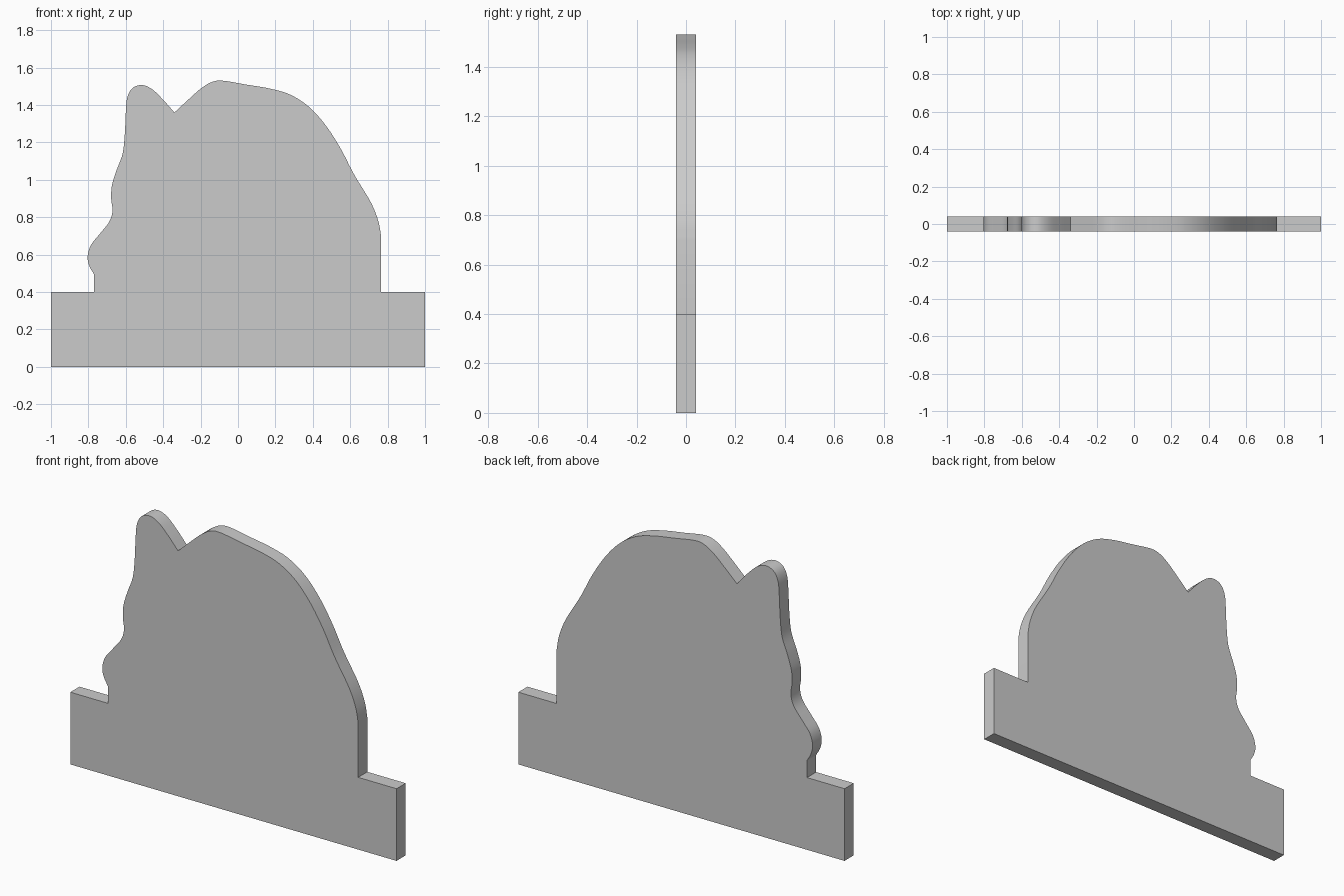
import bpy, bmesh, math
from mathutils import Vector

if "Cube" in bpy.data.objects:
    bpy.data.objects.remove(bpy.data.objects["Cube"])

HALF_T = 0.04   # half the plate thickness
STEPS = 6       # samples per spline span


def spline(pts):
    """Centripetal-like smooth run through the points, ends included."""
    p = [Vector(q) for q in pts]
    p = [2 * p[0] - p[1]] + p + [2 * p[-1] - p[-2]]
    out = []
    for a, b, c, d in zip(p, p[1:], p[2:], p[3:]):
        for i in range(STEPS):
            t = i / STEPS
            out.append(0.5 * (2 * b + (c - a) * t + (2 * a - 5 * b + 4 * c - d) * t * t
                              + (3 * b - a - 3 * c + d) * t ** 3))
    return out + [p[-2]]


# right-hand dome, from the upright edge over the top to the notch
dome = spline([(.765, .70), (.75, .78), (.71, .88), (.62, 1.03), (.55, 1.165),
               (.47, 1.29), (.38, 1.39), (.28, 1.455), (.17, 1.488), (.04, 1.51),
               (-.08, 1.53), (-.14, 1.523), (-.20, 1.487), (-.27, 1.425), (-.34, 1.36)])

# pointed lobe and wavy left side, from the notch down
left_side = spline([(-.34, 1.36), (-.40, 1.428), (-.46, 1.485), (-.515, 1.507),
                    (-.565, 1.49), (-.592, 1.44), (-.60, 1.36), (-.605, 1.25),
                    (-.617, 1.14), (-.65, 1.05), (-.674, .97), (-.678, .90),
                    (-.671, .835), (-.689, .775), (-.74, .71), (-.787, .65),
                    (-.804, .59), (-.795, .54), (-.77, .495)])

# whole outline: base strip, dome, lobe
outline = ([(-1, 0), (1, 0), (1, .4), (.765, .4)] + [tuple(v) for v in dome]
           + [tuple(v) for v in left_side[1:]] + [(-.77, .4), (-1, .4)])

# extrude the outline into a flat plate
bm = bmesh.new()
face = bm.faces.new([bm.verts.new((x, -HALF_T, z)) for x, z in outline])
ext = bmesh.ops.extrude_face_region(bm, geom=[face], use_keep_orig=True)
bmesh.ops.translate(bm, vec=(0, 2 * HALF_T, 0),
                    verts=[g for g in ext["geom"] if isinstance(g, bmesh.types.BMVert)])
bmesh.ops.recalc_face_normals(bm, faces=bm.faces)
mesh = bpy.data.meshes.new("silhouette_plate")
bm.to_mesh(mesh)
bm.free()
plate = bpy.data.objects.new("silhouette_plate", mesh)
bpy.context.collection.objects.link(plate)

# smooth rim, sharp corners
bpy.context.view_layer.objects.active = plate
plate.select_set(True)
bpy.ops.object.shade_smooth_by_angle(angle=math.radians(30))
